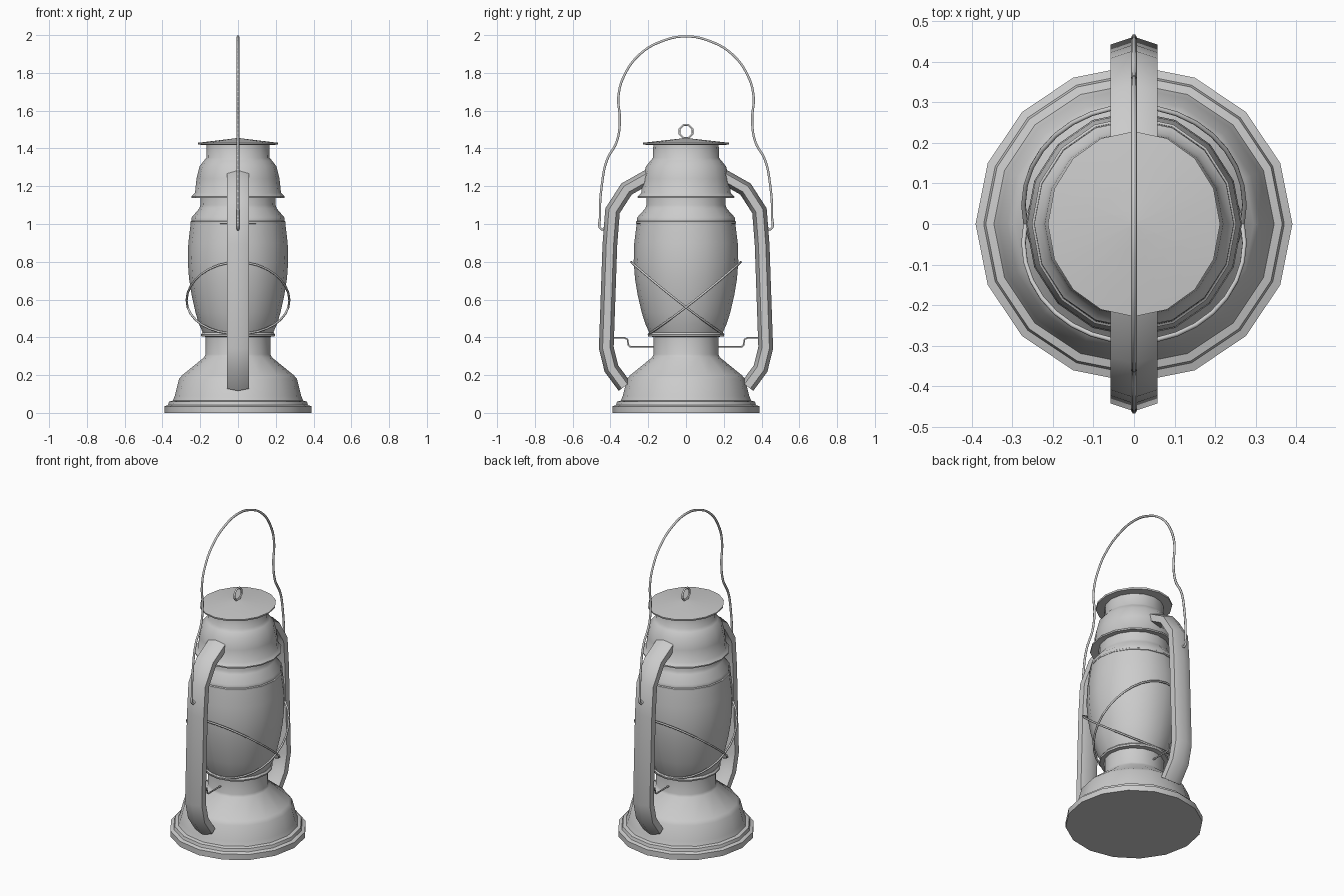
import bpy, bmesh, math
from mathutils import Vector

if "Cube" in bpy.data.objects:
    bpy.data.objects.remove(bpy.data.objects["Cube"])


def finish(name, bm, angle=40):
    bmesh.ops.recalc_face_normals(bm, faces=bm.faces)
    me = bpy.data.meshes.new(name)
    bm.to_mesh(me)
    bm.free()
    ob = bpy.data.objects.new(name, me)
    bpy.context.collection.objects.link(ob)
    bpy.ops.object.select_all(action='DESELECT')
    ob.select_set(True)
    bpy.context.view_layer.objects.active = ob
    bpy.ops.object.shade_smooth_by_angle(angle=math.radians(angle))
    return ob


def lathe(name, profile, sides=16, sx=1.0):
    """Revolve (radius, z) points; both ends are capped."""
    bm = bmesh.new()
    rings = []
    for r, z in profile:
        rings.append([bm.verts.new((r * sx * math.cos(2 * math.pi * i / sides),
                                    r * math.sin(2 * math.pi * i / sides), z))
                      for i in range(sides)])
    for a, b in zip(rings, rings[1:]):
        for i in range(sides):
            j = (i + 1) % sides
            bm.faces.new((a[i], a[j], b[j], b[i]))
    bm.faces.new(rings[0])
    bm.faces.new(rings[-1])
    return finish(name, bm)


def sweep(name, path, wide, thick, sides):
    """Sweep an ellipse along a (y, z) path lying in the x = 0 plane."""
    bm = bmesh.new()
    pts = [Vector((0, y, z)) for y, z in path]
    rings = []
    for k, p in enumerate(pts):
        a = (p - pts[k - 1]).normalized() if k else None
        b = (pts[k + 1] - p).normalized() if k < len(pts) - 1 else None
        t = ((a or b) + (b or a)).normalized()
        n = Vector((0, -t.z, t.y)) / max(0.5, t.dot(a or b))
        ring = []
        for i in range(sides):
            w = 2 * math.pi * i / sides
            ring.append(bm.verts.new(p + n * thick * math.cos(w)
                                     + Vector((wide * math.sin(w), 0, 0))))
        rings.append(ring)
    for a, b in zip(rings, rings[1:]):
        for i in range(sides):
            j = (i + 1) % sides
            bm.faces.new((a[i], a[j], b[j], b[i]))
    bm.faces.new(rings[0])
    bm.faces.new(rings[-1])
    return finish(name, bm)


def wire(name, pts, radius, kind='POLY', cyclic=False):
    cu = bpy.data.curves.new(name, 'CURVE')
    cu.dimensions = '3D'
    cu.bevel_depth = radius
    cu.bevel_resolution = 1
    cu.use_fill_caps = True
    if kind == 'BEZIER':
        sp = cu.splines.new('BEZIER')
        sp.bezier_points.add(len(pts) - 1)
        for bp, p in zip(sp.bezier_points, pts):
            bp.co = p
            bp.handle_left_type = bp.handle_right_type = 'AUTO'
        sp.resolution_u = 5
    else:
        sp = cu.splines.new('POLY')
        sp.points.add(len(pts) - 1)
        for q, p in zip(sp.points, pts):
            q.co = (*p, 1)
    sp.use_cyclic_u = cyclic
    ob = bpy.data.objects.new(name, cu)
    bpy.context.collection.objects.link(ob)
    return ob


# Fuel tank base with stepped rim and neck
lathe("tank_base", [(0.39, 0), (0.39, 0.035), (0.37, 0.042), (0.365, 0.06),
                    (0.345, 0.065), (0.335, 0.09), (0.312, 0.18), (0.295, 0.2),
                    (0.178, 0.295), (0.172, 0.31), (0.172, 0.41)])
# Burner plate below the glass
lathe("burner_plate", [(0.17, 0.402), (0.2, 0.405), (0.203, 0.415), (0.195, 0.425)], sx=0.97)
# Bulging glass
lathe("glass_globe", [(0.19, 0.415), (0.215, 0.47), (0.234, 0.53), (0.255, 0.62),
                      (0.27, 0.71), (0.277, 0.8), (0.274, 0.9), (0.26, 1.01)], sx=0.96)
# Collar above the glass
lathe("glass_collar", [(0.255, 0.998), (0.265, 1.003), (0.265, 1.012), (0.259, 1.016),
                       (0.258, 1.035), (0.216, 1.082), (0.21, 1.1), (0.208, 1.16)], sx=0.95)
# Hood with flared skirt
lathe("hood", [(0.205, 1.15), (0.255, 1.138), (0.256, 1.146), (0.237, 1.165),
               (0.229, 1.24), (0.212, 1.305), (0.188, 1.335), (0.175, 1.35),
               (0.173, 1.42)], sx=0.96)
# Lid
lathe("lid", [(0.17, 1.418), (0.226, 1.42), (0.228, 1.43), (0.004, 1.455)], sx=0.93)

# Ring on the lid
wire("lid_ring", [(0, 0.037 * math.sin((i + .5) * math.pi / 4),
                   1.49 + 0.037 * math.cos((i + .5) * math.pi / 4)) for i in range(8)],
     0.006, cyclic=True)

# Side tubes, bottom hooks and crossed guard wires, front and back
arm = [(0.325, 0.14), (0.395, 0.235), (0.422, 0.345), (0.403, 0.89),
       (0.389, 1.07), (0.315, 1.185), (0.2, 1.25)]
hook = [(0.16, 0.35), (0.295, 0.35), (0.305, 0.36), (0.31, 0.39), (0.325, 0.397), (0.39, 0.398)]
for s, side in ((-1, "front"), (1, "back")):
    sweep(side + "_tube", [(s * y, z) for y, z in arm], 0.067, 0.039, 6)
    wire(side + "_hook", [(0, s * y, z) for y, z in hook], 0.005)
    ring = []
    for i in range(32):
        w = 2 * math.pi * i / 32
        c = math.cos(w)
        ring.append((0.272 * math.sin(w), s * (0.0475 + 0.2425 * c),
                     0.608 + 0.19 * c - 0.012 * math.sin(w) ** 2))
    wire(side + "_guard_wire", ring, 0.006, cyclic=True)

# Carrying bail
half = [(0.425, 0.985), (0.447, 0.972), (0.455, 1.04), (0.445, 1.21), (0.418, 1.34),
        (0.367, 1.435), (0.35, 1.55), (0.358, 1.675), (0.325, 1.79), (0.243, 1.9),
        (0.127, 1.968)]
bail = [(0, -y, z) for y, z in half] + [(0, 0, 1.993)] + [(0, y, z) for y, z in reversed(half)]
wire("carrying_bail", bail, 0.007, 'BEZIER')
